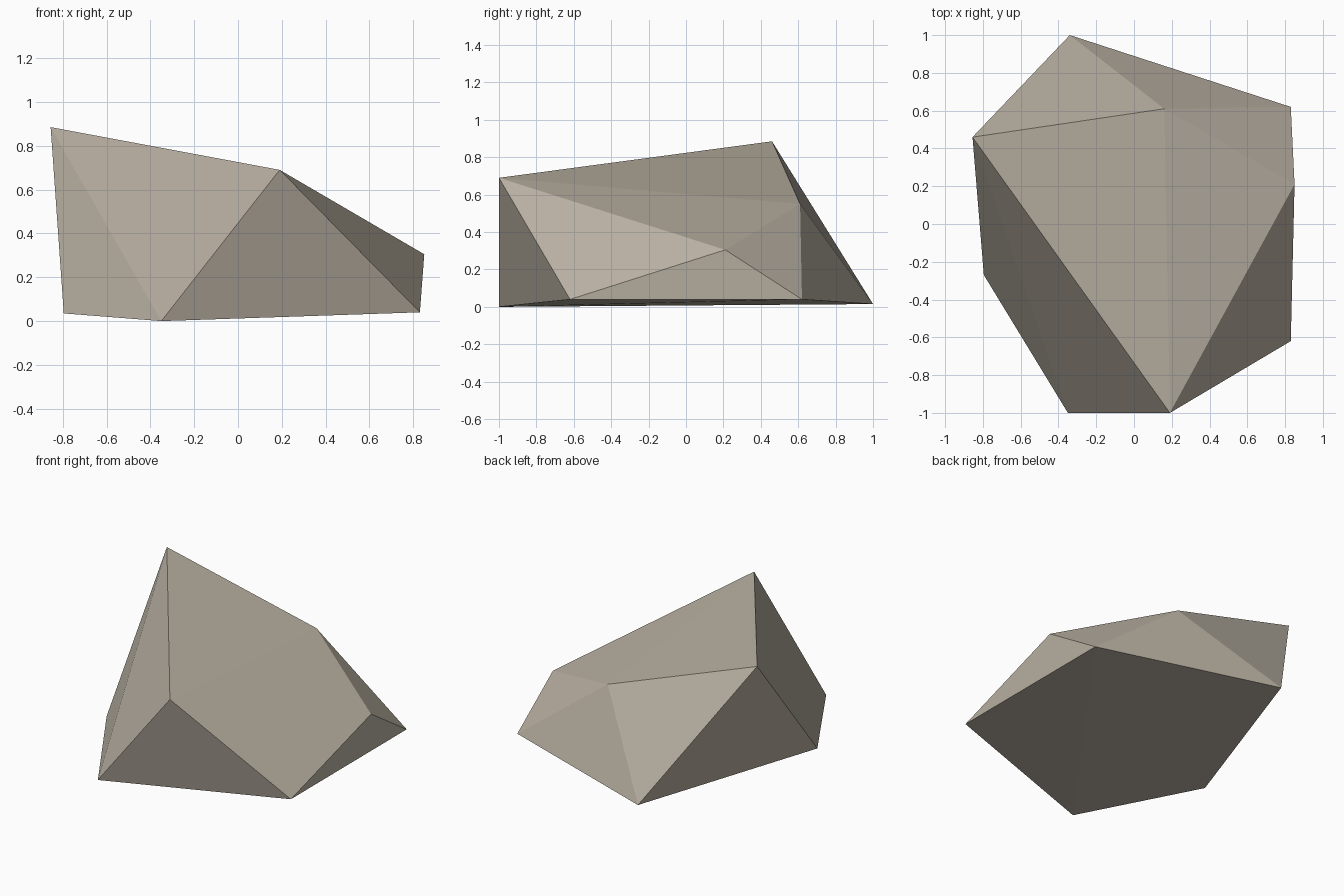
import bpy
import bmesh

# Remove the default object
cube = bpy.data.objects.get("Cube")
if cube:
    bpy.data.objects.remove(cube, do_unlink=True)

# Stone colour
stone = bpy.data.materials.new("warm_grey_stone")
stone.use_nodes = True
colour = (0.49, 0.44, 0.365, 1)
stone.diffuse_color = colour
bsdf = stone.node_tree.nodes["Principled BSDF"]
bsdf.inputs["Base Color"].default_value = colour
bsdf.inputs["Roughness"].default_value = 0.9

# Corners of the boulder: flat base ring, then the crown
base = [(-0.35, -1.0, 0.0), (0.83, -0.62, 0.04), (0.83, 0.62, 0.04),
        (-0.34, 1.0, 0.015), (-0.795, -0.27, 0.035)]
crown = [(-0.855, 0.46, 0.885), (0.19, -1.0, 0.69),
         (0.85, 0.21, 0.305), (0.16, 0.61, 0.55)]

# Wrap the corners in a faceted convex skin
bm = bmesh.new()
for corner in base + crown:
    bm.verts.new(corner)
bmesh.ops.convex_hull(bm, input=bm.verts)
bmesh.ops.recalc_face_normals(bm, faces=bm.faces)
mesh = bpy.data.meshes.new("boulder")
bm.to_mesh(mesh)
bm.free()
mesh.materials.append(stone)

boulder = bpy.data.objects.new("boulder", mesh)
bpy.context.collection.objects.link(boulder)
